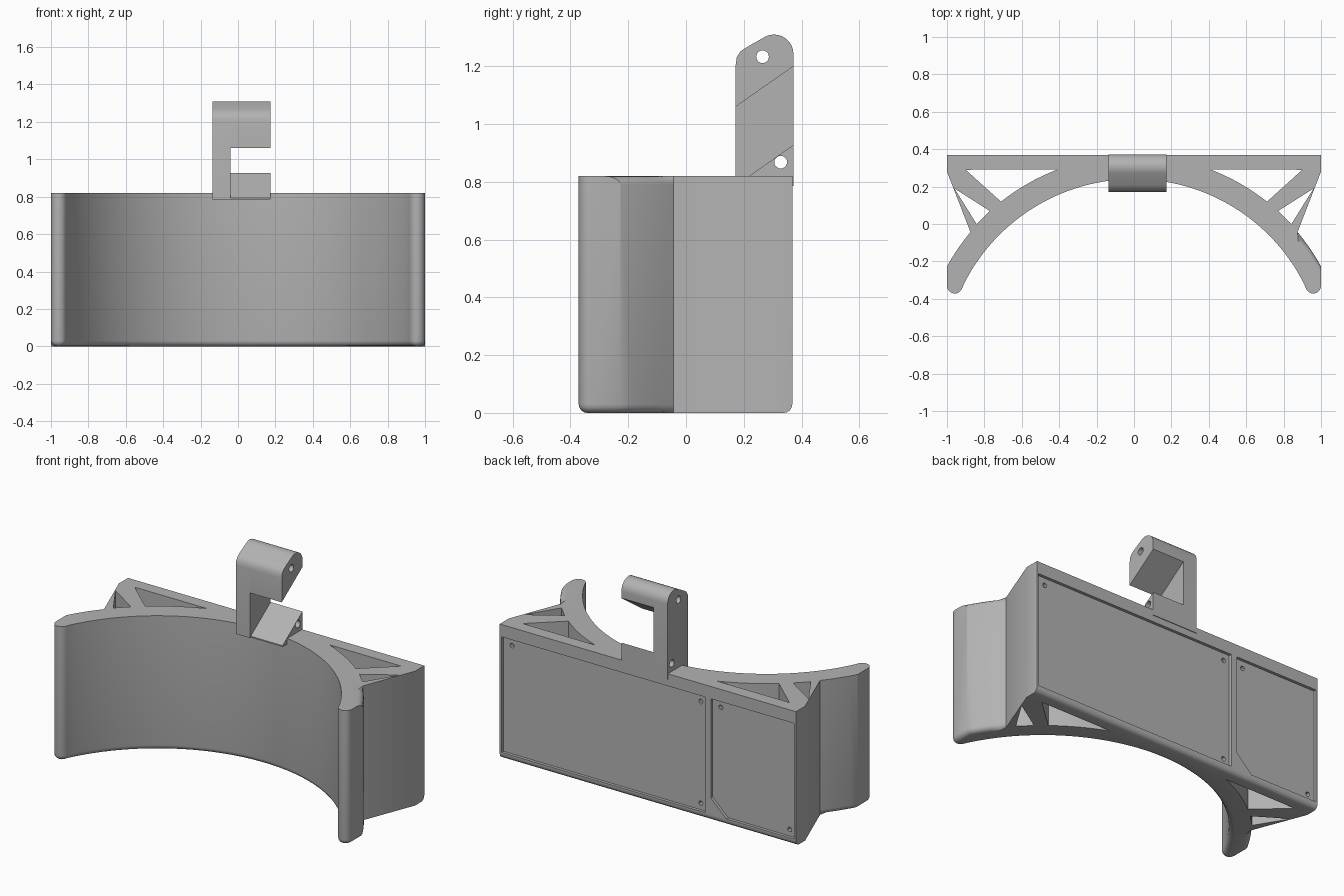
import bpy, bmesh
from math import sin, cos, pi, radians

if "Cube" in bpy.data.objects:
    bpy.data.objects.remove(bpy.data.objects["Cube"], do_unlink=True)

grey = bpy.data.materials.new("plain grey")
grey.use_nodes = True
grey.diffuse_color = (0.45, 0.45, 0.45, 1)
grey.node_tree.nodes["Principled BSDF"].inputs["Base Color"].default_value = (0.45, 0.45, 0.45, 1)

HEIGHT, BACK = 0.82, 0.368
CENTRE_Y, INNER_R, OUTER_R = -0.778, 1.018, 1.142


def prism(bm, outline, axis, lo, hi):
    """Extrude a flat outline along an axis, from lo to hi."""
    def place(p, d):
        u, v = p
        return {"x": (d, u, v), "y": (u, d, v), "z": (u, v, d)}[axis]
    a = [bm.verts.new(place(p, lo)) for p in outline]
    b = [bm.verts.new(place(p, hi)) for p in outline]
    faces = [bm.faces.new(a), bm.faces.new(b)]
    for i in range(len(a)):
        j = (i + 1) % len(a)
        faces.append(bm.faces.new((a[i], a[j], b[j], b[i])))
    bmesh.ops.recalc_face_normals(bm, faces=faces)


def finish(bm, name):
    mesh = bpy.data.meshes.new(name)
    bm.to_mesh(mesh)
    bm.free()
    mesh.materials.append(grey)
    obj = bpy.data.objects.new(name, mesh)
    bpy.context.collection.objects.link(obj)
    return obj


def activate(obj):
    bpy.ops.object.select_all(action="DESELECT")
    obj.select_set(True)
    bpy.context.view_layer.objects.active = obj


def cut(obj, prisms):
    """Subtract a list of (outline, axis, lo, hi) prisms."""
    bm = bmesh.new()
    for p in prisms:
        prism(bm, *p)
    cutter = finish(bm, "cutter")
    cutter.hide_render = True
    mod = obj.modifiers.new("cut", "BOOLEAN")
    mod.operation, mod.solver, mod.object = "DIFFERENCE", "EXACT", cutter
    activate(obj)
    bpy.ops.object.modifier_apply(modifier=mod.name)
    bpy.data.objects.remove(cutter, do_unlink=True)


def smooth(obj):
    activate(obj)
    bpy.ops.object.shade_smooth_by_angle(angle=radians(30))


def circle(u, v, r, start=0, end=2 * pi, n=20, closed=True):
    steps = n if closed else n + 1
    return [(u + r * cos(start + (end - start) * i / n),
             v + r * sin(start + (end - start) * i / n)) for i in range(steps)]


def band(r, t0, t1, n):
    """Points on the saddle arc, t measured from the back centre."""
    return [(r * sin(t0 + (t1 - t0) * i / n),
             CENTRE_Y + r * cos(t0 + (t1 - t0) * i / n)) for i in range(n + 1)]


# Body: curved saddle with a straight back bar
half = [(1, BACK), (1, 0.28)]
half += band(OUTER_R, 0.872, 1.067, 5)
half += circle(0.958, -0.33, 0.042, 0, -radians(165), 8, False)
outline = half + band(INNER_R, 1.11, -1.11, 56) + [(-x, y) for x, y in reversed(half)]
bm = bmesh.new()
prism(bm, outline, "z", 0, HEIGHT)


def is_strut(e):
    m = (e.verts[0].co + e.verts[1].co) / 2
    return m.y > -0.04 and abs(m.x) > 0.87 and m.y < BACK - 0.01


def flat_at(e, z):
    return all(abs(v.co.z - z) < 1e-4 for v in e.verts)


# Round the lower rim, and the upper outer edge of one tip
rim = [e for e in bm.edges if flat_at(e, 0) and not is_strut(e)]
rim += [e for e in bm.edges if flat_at(e, HEIGHT) and
        all(v.co.x > 0.86 and -0.24 < v.co.y < 0 for v in e.verts)]
bmesh.ops.bevel(bm, geom=rim, offset=0.03, segments=4, profile=0.5,
                affect="EDGES", clamp_overlap=True)
body = finish(bm, "saddle_body")

# Triangular through holes between band, bar and struts
cuts = []
for s in (1, -1):
    large = [(0.90, 0.29)] + band(1.145, 0.67, 0.367, 8)
    small = [(0.96, 0.19)] + band(1.145, 0.825, 0.738, 3)
    for tri in (large, small):
        cuts.append(([(s * x, y) for x, y in tri], "z", -0.1, 1))

# Shallow cover recesses in the back
large_cover = [(0.988, 0.04), (0.988, 0.745), (-0.385, 0.745), (-0.385, 0.04)]
small_cover = [(-0.425, 0.745), (-0.988, 0.745), (-0.988, 0.04), (-0.53, 0.04), (-0.425, 0.14)]
for cover in (large_cover, small_cover):
    cuts.append((cover, "y", BACK - 0.018, BACK + 0.1))
cut(body, cuts)

# Screw holes in the covers
screws = [(0.93, 0.7), (-0.345, 0.7), (-0.345, 0.08), (-0.48, 0.7), (-0.945, 0.08)]
cut(body, [(circle(x, z, 0.014, n=12), "y", BACK - 0.045, BACK + 0.1) for x, z in screws])
smooth(body)

# Hinge clip: tall post, overhanging head and sloped foot
CLIP_BACK, CLIP_FRONT = 0.372, 0.172
crown = [(CLIP_FRONT, 1.205), (0.176, 1.232), (0.189, 1.252), (0.208, 1.265)]
crown += circle(0.305, 1.243, 0.067, radians(118), 0, 9, False)
post = [(CLIP_FRONT, 0.785)] + crown + [(CLIP_BACK, 0.785)]
head = [(CLIP_FRONT, 1.06)] + crown + [(CLIP_BACK, 1.2)]
foot = [(0.18, 0.785), (0.18, 0.793), (CLIP_BACK, 0.928), (CLIP_BACK, 0.785)]
for name, profile, x0, x1 in (("clip_post", post, -0.135, -0.04),
                              ("clip_head", head, -0.04, 0.175),
                              ("clip_foot", foot, -0.04, 0.175)):
    bm = bmesh.new()
    prism(bm, profile, "x", x0, x1)
    part = finish(bm, name)
    pins = [(0.265, 1.233)] * (name != "clip_foot") + [(0.328, 0.868)] * (name != "clip_head")
    cut(part, [(circle(y, z, 0.022), "x", -0.3, 0.3) for y, z in pins])
    smooth(part)
